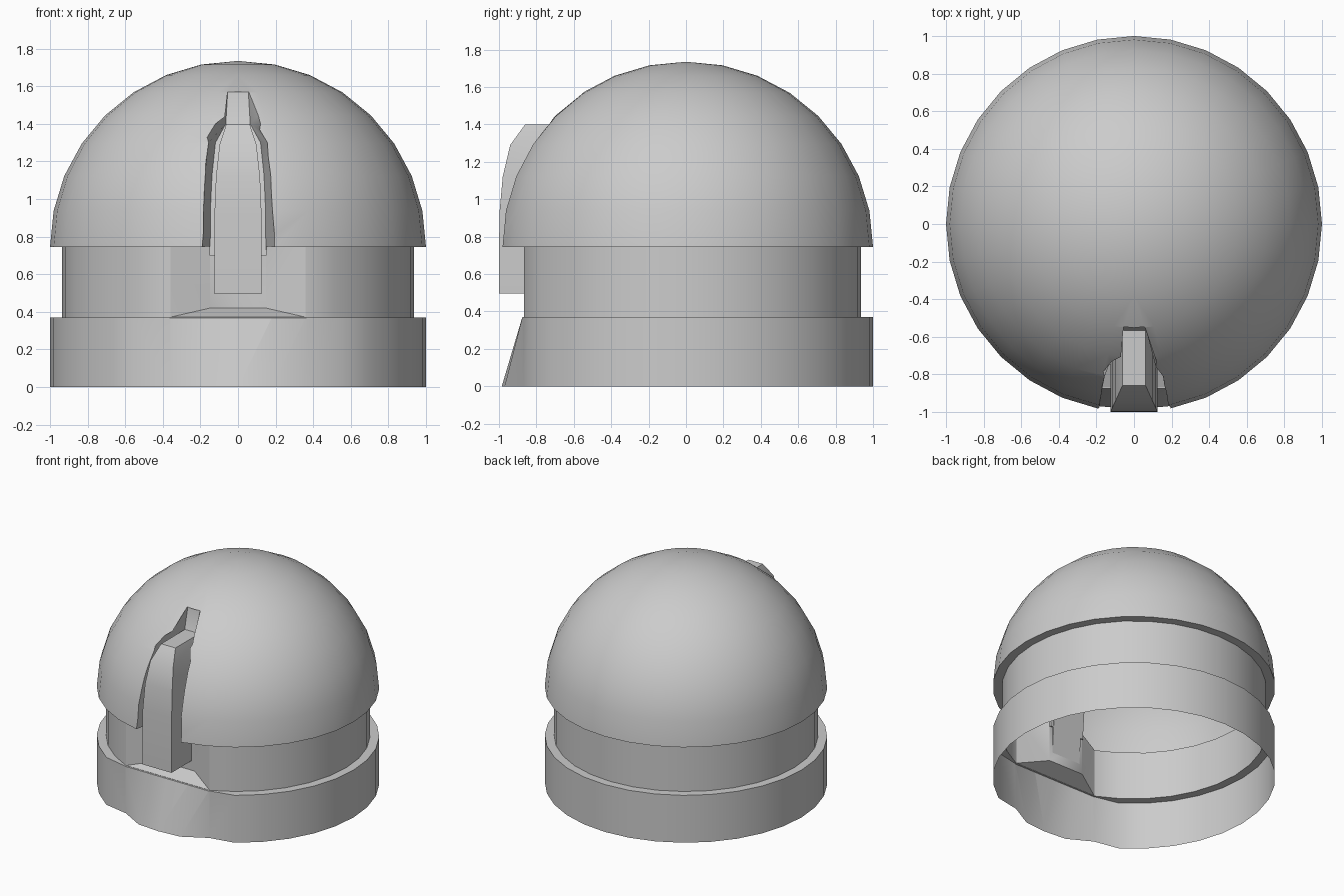
import bpy, bmesh, math

if "Cube" in bpy.data.objects:
    bpy.data.objects.remove(bpy.data.objects["Cube"])

SEG = 32

def make_object(name, bm):
    bmesh.ops.recalc_face_normals(bm, faces=bm.faces)
    mesh = bpy.data.meshes.new(name)
    bm.to_mesh(mesh)
    bm.free()
    obj = bpy.data.objects.new(name, mesh)
    bpy.context.collection.objects.link(obj)
    return obj

def loft(name, sections):
    """Closed solid through equal-length loops of points."""
    bm = bmesh.new()
    loops = [[bm.verts.new(p) for p in s] for s in sections]
    for a, b in zip(loops, loops[1:]):
        n = len(a)
        for i in range(n):
            j = (i + 1) % n
            bm.faces.new((a[i], a[j], b[j], b[i]))
    bm.faces.new(loops[0])
    bm.faces.new(loops[-1])
    return make_object(name, bm)

def activate(obj):
    bpy.ops.object.select_all(action='DESELECT')
    obj.select_set(True)
    bpy.context.view_layer.objects.active = obj

def cut(target, cutter):
    mod = target.modifiers.new("cut", 'BOOLEAN')
    mod.operation = 'DIFFERENCE'
    mod.solver = 'EXACT'
    mod.object = cutter
    cutter.hide_render = True
    activate(target)
    bpy.ops.object.modifier_apply(modifier=mod.name)
    bpy.data.objects.remove(cutter, do_unlink=True)

# Turned body: base ring, recessed drum and hemisphere
RIM = 0.745
profile = [(1, 0), (1, 0.37), (0.935, 0.37), (0.935, RIM)]
for i in range(8):
    t = i * math.pi / 16
    profile.append((math.cos(t), RIM + 0.99 * math.sin(t)))

def body_point(row, k):
    """k counts the columns either side of the front centre."""
    r, z = profile[row]
    t = k * 2 * math.pi / SEG
    x, y = r * math.sin(t), -r * math.cos(t)
    if abs(k) <= 2:
        if row == 0:                      # foot of the front flare
            x, y = k * 0.18, (-0.985, -0.97, -0.87)[abs(k)]
        elif row == 1:                    # flat front lip
            x, y = k * 0.18, -0.875
        elif row in (2, 3):               # flat front of the drum
            x, y = k * 0.18, -0.866
    return x, y, z

bm = bmesh.new()
rows = [[bm.verts.new(body_point(r, k)) for k in range(-15, 17)]
        for r in range(len(profile))]
for a, b in zip(rows, rows[1:]):
    for i in range(SEG):
        j = (i + 1) % SEG
        bm.faces.new((a[i], a[j], b[j], b[i]))
apex = bm.verts.new((0, 0, RIM + 0.99))
for i in range(SEG):
    bm.faces.new((rows[-1][i], rows[-1][(i + 1) % SEG], apex))
bm.faces.new(rows[0])
body = make_object("observatory_body", bm)

# Doorway recess with splayed sides and sloping floor
recess = [(-0.412, -0.895), (0.412, -0.895), (0.15, -0.75), (-0.15, -0.75)]
floor = (0.36, 0.36, 0.42, 0.42)
cut(body, loft("recess_cutter", [
    [(x, y, z) for (x, y), z in zip(recess, floor)],
    [(x, y, RIM + 0.003) for x, y in recess]]))

# Tapered slit up the dome: height, inner half width, inner y, side splay
def slit_section(z, w, y, splay):
    front = -1.2
    wf = w + splay * (y - front)
    return [(-wf, front, z), (wf, front, z), (w, y, z), (-w, y, z)]

cut(body, loft("slit_cutter", [slit_section(*s) for s in (
    (0.70, 0.148, -0.74, 0.19), (0.94, 0.147, -0.72, 0.15),
    (1.13, 0.138, -0.68, 0.16), (1.30, 0.12, -0.62, 0.19),
    (1.40, 0.065, -0.565, 0.33), (1.57, 0.055, -0.54, 0.05))]))

# Open the underside
bm = bmesh.new()
bm.from_mesh(body.data)
under = [f for f in bm.faces if all(v.co.z < 0.001 for v in f.verts)]
bmesh.ops.delete(bm, geom=under, context='FACES')
bm.to_mesh(body.data)
bm.free()

# Curved shutter standing in the slit: height, half width, front y, back y
shutter = loft("slit_shutter", [
    [(-w, f, z), (w, f, z), (w, b, z), (-w, b, z)] for z, w, f, b in (
        (0.495, 0.125, -1.0, -0.75), (0.92, 0.125, -0.998, -0.72),
        (1.12, 0.117, -0.98, -0.68), (1.29, 0.098, -0.94, -0.62),
        (1.40, 0.062, -0.86, -0.566))])

for obj in (body, shutter):
    activate(obj)
    bpy.ops.object.shade_smooth_by_angle(angle=math.radians(30))
